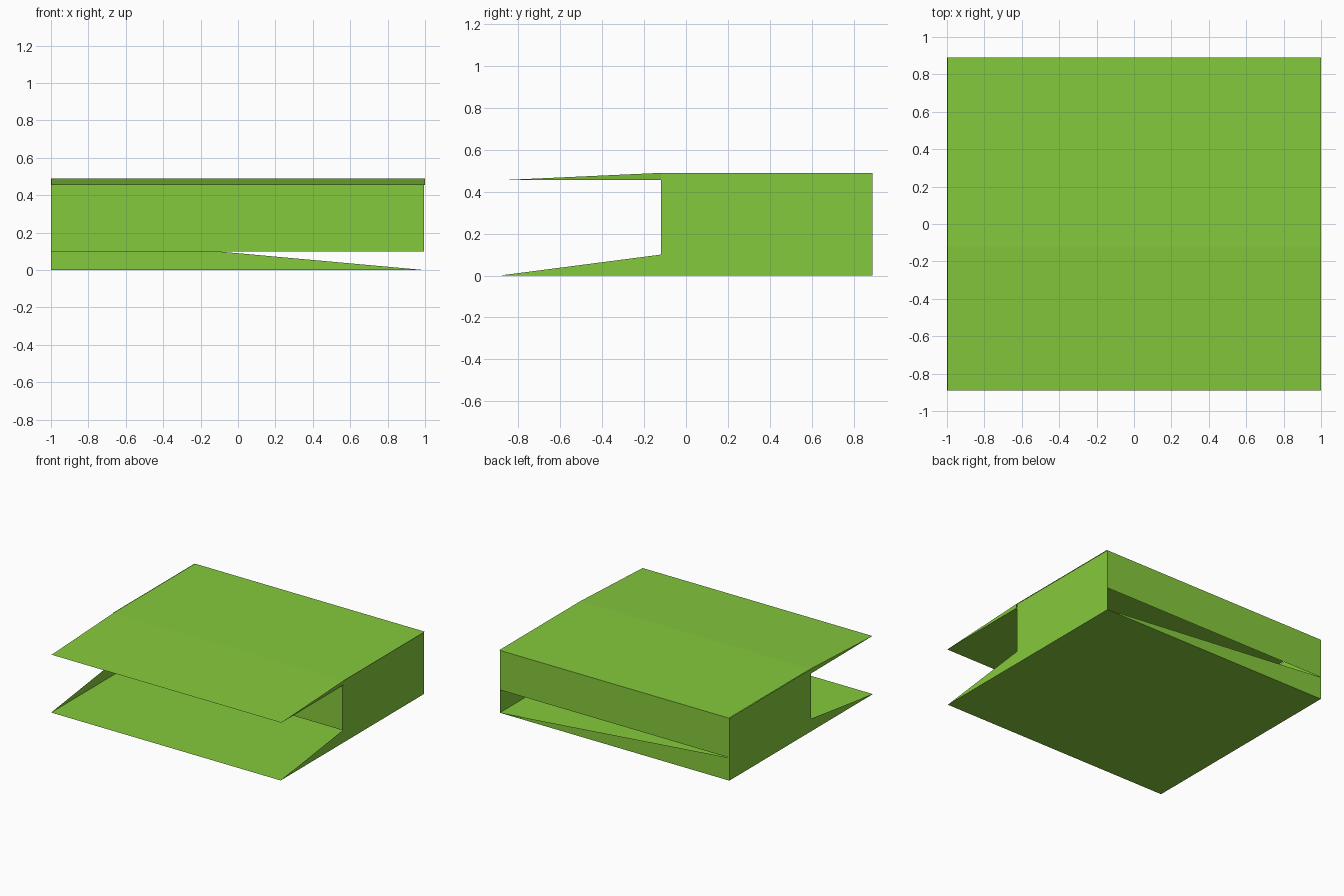
import bpy

if "Cube" in bpy.data.objects:
    bpy.data.objects.remove(bpy.data.objects["Cube"])

# One flat green for the whole model
green = bpy.data.materials.new("leaf green")
green.diffuse_color = (0.235, 0.585, 0.045, 1)
green.use_nodes = True
green.node_tree.nodes["Principled BSDF"].inputs["Base Color"].default_value = green.diffuse_color

# Key measurements
XL, XR = -1.0, 0.994          # walls
RL, RR = -0.996, 1.0          # roof, shifted slightly to the right
YF, YW, YB = -0.89, -0.12, 0.89   # front edge, front wall, back
EAVE, TOP = 0.455, 0.49
SILL, BACK = 0.10, 0.18       # undersides of the front wall and back band


def sheet(name, *polys):
    """Thin object made of flat polygons."""
    verts, faces = [], []
    for poly in polys:
        faces.append(list(range(len(verts), len(verts) + len(poly))))
        verts += poly
    me = bpy.data.meshes.new(name)
    me.from_pydata(verts, [], faces)
    me.materials.append(green)
    ob = bpy.data.objects.new(name, me)
    bpy.context.collection.objects.link(ob)
    return ob


def upright(y, z0, z1):
    return [(XL, y, z0), (XR, y, z0), (XR, y, z1), (XL, y, z1)]


# Floor
sheet("floor", [(XL, YF, 0), (XR, YF, 0), (XR, YB, 0), (XL, YB, 0)])

# Flat roof with a gently falling front canopy
sheet("roof", [(RL, YW, TOP), (RR, YW, TOP), (RR, YB, TOP), (RL, YB, TOP)])
sheet("canopy",
      [(RL, YF, EAVE), (RR, YF, EAVE), (RR, YW, TOP), (RL, YW, TOP)],
      [(RL, YF, EAVE), (RL, YW, EAVE), (RR, YW, EAVE), (RR, YF, EAVE)])

# Front wall and back band, both open below
sheet("front_wall", upright(YW, SILL, EAVE))
sheet("back_band", upright(YB, BACK, TOP)[::-1])

# Sloping triangle at the foot of the back
sheet("back_skirt", [(XL, YB, 0), (XL, YB, BACK), (XR, YB, 0)])

# Side walls with a low sloping skirt, and the canopy cheeks
for side, x, rx in (("left", XL, RL), ("right", XR, RR)):
    flip = 1 if side == "right" else -1
    wall = [(x, YW, 0), (x, YB, 0), (x, YB, TOP), (x, YW, TOP)]
    skirt = [(x, YF, 0), (x, YW, 0), (x, YW, SILL)]
    cheek = [(rx, YF, EAVE), (x, YW, EAVE), (rx, YW, TOP)]
    sheet(side + "_wall", wall[::flip], skirt[::flip])
    sheet(side + "_canopy_cheek", cheek[::flip])
